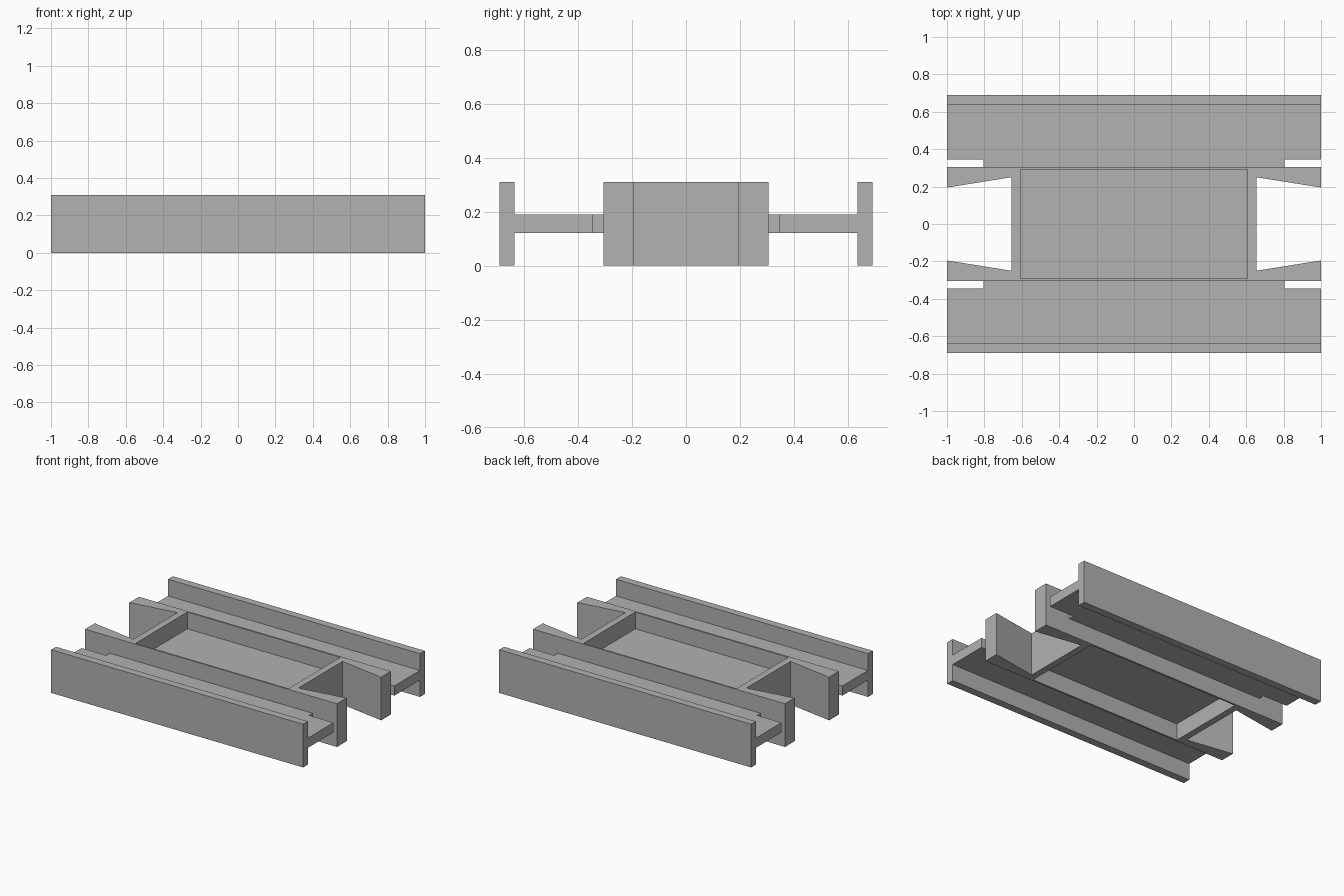
import bpy
import bmesh

if "Cube" in bpy.data.objects:
    bpy.data.objects.remove(bpy.data.objects["Cube"], do_unlink=True)

HEIGHT = 0.31
WEB_BOTTOM, WEB_TOP = 0.12, 0.19

grey = bpy.data.materials.new("plain grey")
grey.use_nodes = True
colour = (0.445, 0.445, 0.445, 1)
grey.diffuse_color = colour
grey.node_tree.nodes["Principled BSDF"].inputs["Base Color"].default_value = colour


def prism(name, outline, bottom, top):
    """Extrude a plan outline between two heights."""
    bm = bmesh.new()
    base = bm.faces.new([bm.verts.new((x, y, bottom)) for x, y in outline])
    raised = bmesh.ops.extrude_face_region(bm, geom=[base], use_keep_orig=True)
    verts = [v for v in raised["geom"] if isinstance(v, bmesh.types.BMVert)]
    bmesh.ops.translate(bm, verts=verts, vec=(0, 0, top - bottom))
    bmesh.ops.recalc_face_normals(bm, faces=bm.faces)
    mesh = bpy.data.meshes.new(name)
    bm.to_mesh(mesh)
    bm.free()
    mesh.materials.append(grey)
    obj = bpy.data.objects.new(name, mesh)
    bpy.context.collection.objects.link(obj)
    return obj


def rectangle(x, y0, y1):
    return [(-x, y0), (x, y0), (x, y1), (-x, y1)]


def cut(target, cutter):
    """Subtract a cutter, bake the result and drop the cutter."""
    cutter.hide_render = True
    mod = target.modifiers.new("pocket", "BOOLEAN")
    mod.operation = "DIFFERENCE"
    mod.solver = "EXACT"
    mod.object = cutter
    bpy.context.view_layer.update()
    graph = bpy.context.evaluated_depsgraph_get()
    baked = bpy.data.meshes.new_from_object(target.evaluated_get(graph))
    target.modifiers.clear()
    target.data = baked
    bpy.data.objects.remove(cutter, do_unlink=True)


# Central frame with four tapered prongs
quarter = [(0.655, 0.25), (1, 0.195), (1, 0.305)]
right_end = [(x, -y) for x, y in reversed(quarter)] + quarter
left_end = [(-x, -y) for x, y in right_end]
frame = prism("central_frame", right_end + left_end, 0, HEIGHT)

# Shallow pockets above and below the frame floor
for low, high in ((WEB_TOP, HEIGHT + 0.1), (-0.1, WEB_BOTTOM)):
    cut(frame, prism("pocket_cutter", rectangle(0.607, -0.292, 0.292), low, high))

# Notched webs and outer rails on both sides
half_web = [(0.805, 0.305), (0.805, 0.345), (1, 0.345), (1, 0.635)]
web = half_web + [(-x, y) for x, y in reversed(half_web)]
for side, sign in (("front", -1), ("back", 1)):
    prism(side + "_web", [(x, sign * y) for x, y in web], WEB_BOTTOM, WEB_TOP)
    prism(side + "_rail", rectangle(1, sign * 0.635, sign * 0.69), 0, HEIGHT)
